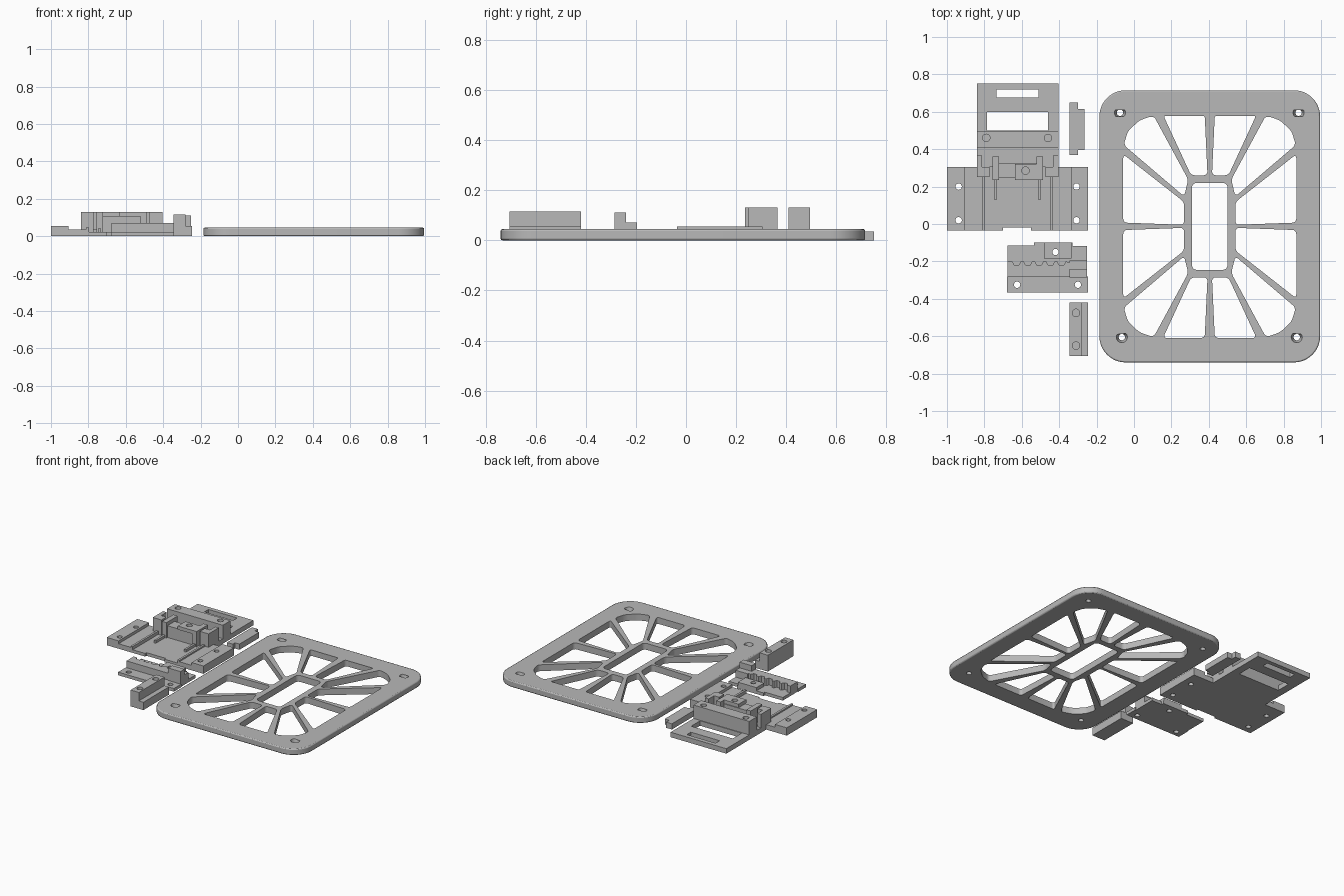
import bpy, bmesh, math
from mathutils import Vector

if "Cube" in bpy.data.objects:
    bpy.data.objects.remove(bpy.data.objects["Cube"])

grey = bpy.data.materials.new("light_grey")
grey.diffuse_color = (0.48, 0.48, 0.48, 1)
grey.use_nodes = True
grey.node_tree.nodes["Principled BSDF"].inputs["Base Color"].default_value = grey.diffuse_color


def rect(x0, x1, y0, y1):
    return [(x0, y0), (x1, y0), (x1, y1), (x0, y1)]


def circle(x, y, r, n=20):
    return [(x + r * math.cos(2 * math.pi * i / n), y + r * math.sin(2 * math.pi * i / n))
            for i in range(n)]


def rounded(points, r, n=6):
    """Round every corner of a polygon."""
    pts, out = [Vector(p) for p in points], []
    for i, p in enumerate(pts):
        a, b = pts[i - 1] - p, pts[(i + 1) % len(pts)] - p
        d = min(r, a.length * 0.45, b.length * 0.45)
        s, e = p + a.normalized() * d, p + b.normalized() * d
        c1, c2 = s.lerp(p, 0.55), e.lerp(p, 0.55)
        for k in range(n + 1):
            t = k / n
            u = 1 - t
            out.append(tuple(s * u**3 + c1 * 3 * u * u * t + c2 * 3 * u * t * t + e * t**3))
    return out


def prism(name, outline, z0, z1, holes=()):
    """Extrude an outline with holes from z0 to z1."""
    cu = bpy.data.curves.new(name, 'CURVE')
    cu.dimensions, cu.fill_mode, cu.extrude = '2D', 'BOTH', (z1 - z0) / 2
    for loop in [outline, *holes]:
        sp = cu.splines.new('POLY')
        sp.points.add(len(loop) - 1)
        for q, (x, y) in zip(sp.points, loop):
            q.co = (x, y, 0, 1)
        sp.use_cyclic_u = True
    ob = bpy.data.objects.new(name, cu)
    bpy.context.collection.objects.link(ob)
    bpy.ops.object.select_all(action='DESELECT')
    bpy.context.view_layer.objects.active = ob
    ob.select_set(True)
    bpy.ops.object.convert(target='MESH')
    ob = bpy.context.view_layer.objects.active
    bm = bmesh.new()
    bm.from_mesh(ob.data)
    bmesh.ops.translate(bm, verts=bm.verts, vec=(0, 0, (z0 + z1) / 2))
    bmesh.ops.remove_doubles(bm, verts=bm.verts, dist=1e-5)
    bmesh.ops.recalc_face_normals(bm, faces=bm.faces)
    bm.to_mesh(ob.data)
    bm.free()
    ob.data.materials.clear()
    ob.data.materials.append(grey)
    bpy.ops.object.shade_smooth_by_angle(angle=math.radians(30))
    return ob


def box(name, x0, x1, y0, y1, z0, z1, holes=()):
    return prism(name, rect(x0, x1, y0, y1), z0, z1, holes)


# Spoked frame plate
CX, CY, H = 0.405, -0.0125, 0.045
top_win = [(-0.25, 0.597), (-0.027, 0.597), (-0.012, 0.273), (-0.1, 0.273)]
side_win = [(-0.4625, 0.385), (-0.4625, 0.02), (-0.137, 0.008), (-0.137, 0.13)]
corner_win = [(-0.46, 0.435), (-0.437, 0.51), (-0.375, 0.567), (-0.30, 0.592),
              (-0.115, 0.25), (-0.137, 0.16)]
windows = [rounded([(CX + sx * x, CY + sy * y) for x, y in w], 0.02)
           for w in (top_win, side_win, corner_win) for sx in (1, -1) for sy in (1, -1)]
screws = [(-0.075, 0.595), (0.88, 0.595), (-0.065, -0.605), (0.87, -0.605)]
plate = prism("frame_plate", rounded(rect(-0.185, 0.995, -0.74, 0.715), 0.14, 12), 0, H,
              windows + [rounded(rect(0.31, 0.5, -0.245, 0.22), 0.025)]
              + [circle(x, y, 0.017) for x, y in screws])
bm = bmesh.new()
bm.from_mesh(plate.data)
# Countersink the screw holes
for v in bm.verts:
    for x, y in screws:
        d = Vector((v.co.x - x, v.co.y - y))
        if v.co.z > H / 2 and d.length < 0.02:
            v.co.x, v.co.y = x + d.x * 1.75, y + d.y * 1.75
# Soften the outer rim


def on_rim(v):
    return abs(v.co.x - CX) > 0.51 or abs(v.co.y - CY) > 0.65


rim = [e for e in bm.edges if all(on_rim(v) for v in e.verts)
       and abs(e.verts[0].co.z - e.verts[1].co.z) < 1e-4
       and len(e.link_faces) == 2 and e.calc_face_angle(0) > 1]
bmesh.ops.bevel(bm, geom=rim, offset=0.007, segments=2, profile=0.5, affect='EDGES')
bm.to_mesh(plate.data)
bm.free()

# Carriage base with side flanges
MX = -0.6225


def pair(name, a, b, y0, y1, z0, z1, holes=()):
    """Mirrored boxes at distances a..b from the carriage centre line."""
    for side, s in (("left", -1), ("right", 1)):
        x0, x1 = sorted((MX + s * a, MX + s * b))
        box(f"{side}_{name}", x0, x1, y0, y1, z0, z1,
            [circle(MX + s * hx, hy, r) for hx, hy, r in holes])


prism("carriage_floor", [(-0.91, -0.035), (-0.70, -0.035), (-0.70, -0.02), (-0.55, -0.02),
      (-0.55, -0.035), (-0.335, -0.035), (-0.335, 0.305), (-0.91, 0.305)], 0, 0.022)
pair("flange", 0.285, 0.3775, -0.035, 0.305, 0, 0.055,
     [(0.315, 0.2, 0.017), (0.315, 0.02, 0.017)])
pair("floor_step", 0.19, 0.285, -0.035, 0.305, 0.022, 0.035)
pair("guide_rib", 0.175, 0.19, -0.035, 0.25, 0.022, 0.045)
pair("inner_rail", 0.11, 0.125, 0.13, 0.25, 0.022, 0.04)

# Upright clamp posts and crossbar
pair("outer_post", 0.15, 0.2175, 0.25, 0.305, 0.022, 0.13)
pair("post_tail", 0.19, 0.2175, 0.305, 0.365, 0.035, 0.13)
pair("inner_post", 0.10, 0.135, 0.235, 0.36, 0.022, 0.13)
box("crossbar", MX - 0.10, MX + 0.10, 0.245, 0.325, 0.022, 0.105)
box("crossbar_boss", -0.635, -0.52, 0.235, 0.32, 0.105, 0.13, [circle(-0.58, 0.285, 0.02)])

# Rear slab with slot, window and tall bar
box("rear_slab", -0.84, -0.405, 0.305, 0.75, 0, 0.035,
    [rect(-0.735, -0.51, 0.675, 0.72), rect(-0.785, -0.46, 0.5, 0.6)])
box("rear_bar", -0.84, -0.405, 0.41, 0.495, 0.035, 0.13,
    [circle(-0.79, 0.46, 0.02), circle(-0.46, 0.46, 0.02)])

# Toothed clip
prism("clip_base", [(-0.68, -0.365), (-0.245, -0.365), (-0.245, -0.28), (-0.25, -0.28),
      (-0.25, -0.118), (-0.33, -0.118), (-0.33, -0.10), (-0.535, -0.10), (-0.535, -0.115),
      (-0.675, -0.115), (-0.675, -0.28), (-0.68, -0.28)], 0, 0.022,
      [circle(-0.625, -0.325, 0.017), circle(-0.3, -0.325, 0.017), circle(-0.42, -0.15, 0.017)])
box("clip_tab", -0.48, -0.335, -0.185, -0.10, 0.022, 0.045, [circle(-0.42, -0.15, 0.017)])
teeth = [(-0.345, -0.28), (-0.345, -0.205)]
for i in range(5):
    x = -0.365 - i * 0.06
    teeth += [(x, -0.2), (x - 0.01, -0.22), (x - 0.035, -0.22), (x - 0.045, -0.2)]
prism("clip_teeth", teeth + [(-0.675, -0.2), (-0.675, -0.28)], 0.022, 0.07)
box("clip_tall_block", -0.345, -0.25, -0.285, -0.24, 0.022, 0.11)
box("clip_low_block", -0.345, -0.25, -0.24, -0.195, 0.022, 0.07)

# Stepped mounting block with blind holes
box("block_foot", -0.345, -0.245, -0.705, -0.42, 0, 0.055)
box("block_wall", -0.345, -0.28, -0.705, -0.42, 0.055, 0.115,
    [circle(-0.31, -0.475, 0.02), circle(-0.31, -0.65, 0.02)])

# Small notched spacer
prism("spacer", [(-0.345, 0.37), (-0.3, 0.37), (-0.3, 0.395), (-0.265, 0.395),
      (-0.265, 0.615), (-0.3, 0.615), (-0.3, 0.65), (-0.345, 0.65)], 0, 0.04)
